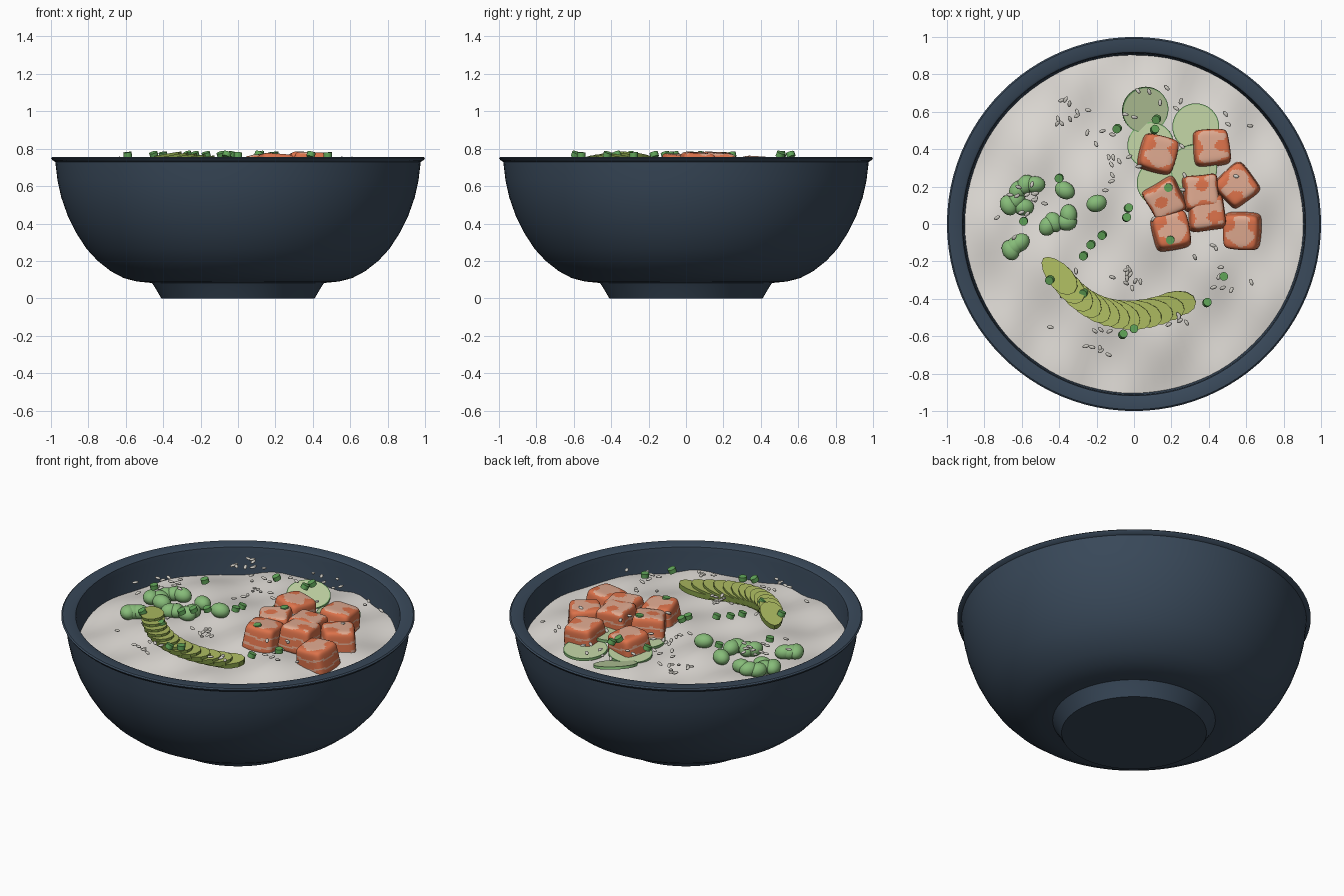
import bpy, bmesh, random
from math import sin, cos, pi, radians, hypot
from mathutils import Matrix, Vector, Euler

random.seed(4)
if "Cube" in bpy.data.objects:
    bpy.data.objects.remove(bpy.data.objects["Cube"])


def material(name, r, g, b):
    m = bpy.data.materials.new(name)
    m.use_nodes = True
    m.diffuse_color = (r, g, b, 1)
    m.node_tree.nodes["Principled BSDF"].inputs["Base Color"].default_value = (r, g, b, 1)
    return m


navy = material("navy_glaze", .04, .065, .1)
white = material("rice_white", .75, .72, .68)
orange = material("salmon_orange", .72, .17, .07)
pink = material("salmon_fat_pink", .74, .4, .28)
flesh = material("avocado_flesh", .42, .5, .12)
skin = material("avocado_skin", .22, .32, .06)
leaf = material("bean_green", .24, .5, .19)
onion = material("scallion_green", .12, .38, .1)
pale = material("cucumber_pale", .53, .65, .37)
cream = material("sesame_cream", .6, .58, .53)


def finish(name, bm, mats, angle=40):
    """Turn a bmesh into a shaded object."""
    bmesh.ops.recalc_face_normals(bm, faces=bm.faces[:])
    mesh = bpy.data.meshes.new(name)
    bm.to_mesh(mesh)
    bm.free()
    for m in mats:
        mesh.materials.append(m)
    obj = bpy.data.objects.new(name, mesh)
    bpy.context.collection.objects.link(obj)
    bpy.ops.object.select_all(action='DESELECT')
    obj.select_set(True)
    bpy.context.view_layer.objects.active = obj
    bpy.ops.object.shade_smooth_by_angle(angle=radians(angle))
    return obj


def lathe(profile, segments):
    """Revolve a radius/height profile around z."""
    bm = bmesh.new()
    rings = []
    for r, z in profile:
        rings.append([bm.verts.new((r * cos(2 * pi * i / segments), r * sin(2 * pi * i / segments), z))
                      for i in range(segments)])
    for low, high in zip(rings, rings[1:]):
        for i in range(segments):
            j = (i + 1) % segments
            bm.faces.new((low[i], low[j], high[j], high[i]))
    bmesh.ops.remove_doubles(bm, verts=bm.verts[:], dist=1e-5)
    return bm


def place(x, y, z, turn=(0, 0, 0), size=(1, 1, 1)):
    return Matrix.LocRotScale(Vector((x, y, z)), Euler(turn), Vector(size))


def rice_height(x, y):
    base = .645 - .06 * hypot(x, y) ** 2
    return base + .008 * (sin(14 * x - 9 * y) + sin(11 * y + 7 * x + 1) + .6 * sin(23 * x + 4 * y))


# Bowl with foot, rolled rim and inner wall
finish("bowl", lathe([
    (0, 0), (.41, 0), (.445, .06), (.46, .082), (.54, .09), (.61, .108), (.68, .145), (.75, .2),
    (.81, .265), (.865, .35), (.91, .44), (.945, .54), (.965, .63), (.977, .73), (.992, .738),
    (1, .75), (.992, .757), (.93, .757), (.918, .75), (.913, .72), (.903, .58), (.86, .4),
    (.7, .22), (.4, .14), (0, .13)], 96), [navy], 35)

# Bed of rice with an uneven surface
bm = lathe([(.91 * i / 36, 0) for i in range(37)], 96)
for v in bm.verts:
    v.co.z = rice_height(v.co.x, v.co.y)
finish("rice_bed", bm, [white], 80)

# Cucumber rounds: pale faces, green edge
bm = bmesh.new()
for x, y, tilt_x, tilt_y in [(.06, .61, .2, .2), (.33, .52, -.06, .0), (.09, .42, -.05, -.06),
                             (.32, .3, .05, -.05), (.14, .22, .0, -.08)]:
    at = place(x, y, rice_height(x, y) + .025, (tilt_x, tilt_y, 0))
    bmesh.ops.create_cone(bm, cap_ends=True, segments=40, radius1=.125, radius2=.125,
                          depth=.016, matrix=at)
for f in bm.faces:
    if len(f.verts) == 4:
        f.material_index = 1
caps = [f for f in bm.faces if f.material_index == 0]
bmesh.ops.inset_individual(bm, faces=caps, thickness=.006)
for f in bm.faces:
    if len(f.verts) == 4:
        f.material_index = 1
finish("cucumber_rounds", bm, [pale, leaf])

# Salmon cubes: rounded blocks with wavy fat bands
bm = bmesh.new()
for x, y, z, turn in [(.13, .375, .675, -15), (.415, .41, .675, 5), (.55, .205, .67, 40),
                      (.165, .13, .69, 28), (.36, .17, .7, 6), (.39, .065, .7, 4),
                      (.2, -.035, .69, 12), (.575, -.04, .66, -3)]:
    block = bmesh.new()
    bmesh.ops.create_cube(block, size=2)
    bmesh.ops.subdivide_edges(block, edges=block.edges[:], cuts=17, use_grid_fill=True)
    phase = random.uniform(0, 6)
    for v in block.verts:
        n = 7
        v.co /= sum(abs(c) ** n for c in v.co) ** (1 / n)
    for f in block.faces:
        c = f.calc_center_median()
        h = c.z + .06 * sin(4 * c.x + phase) + .06 * sin(5 * c.y + 2 * phase)
        f.material_index = int(h > .95 or any(abs(h - level) < .07 for level in (-.4, .25)))
    for v in block.verts:
        taper = .96 - .06 * v.co.z
        v.co.x *= taper + .04 * sin(phase + 2 * v.co.y)
        v.co.y *= taper + .04 * sin(phase + 2 * v.co.x)
    tilt = random.uniform(-.1, .1)
    block.transform(place(x, y, z, (tilt, -tilt, radians(turn)), (.099, .099, .08)))
    piece = bpy.data.meshes.new("block")
    block.to_mesh(piece)
    block.free()
    bm.from_mesh(piece)
    bpy.data.meshes.remove(piece)
finish("salmon_cubes", bm, [orange, pink], 60)

# Avocado fan: overlapping slices along a curve
bm = bmesh.new()
start, pull, end = Vector((-.4, -.275)), Vector((-.165, -.585)), Vector((.21, -.425))
count = 13
for i in range(count):
    t = i / (count - 1)
    p = start * (1 - t) ** 2 + pull * 2 * t * (1 - t) + end * t * t
    at = place(p.x, p.y, .752 - .062 * t, (.1, -.14, radians(-48 + 52 * t * t)))
    outline = []
    for k in range(14):
        a = 2 * pi * k / 14
        outline.append((.125 * cos(a), (.066 + .012 * cos(a)) * sin(a)))
    top = [bm.verts.new(at @ Vector((x, y, .014))) for x, y in outline]
    low = [bm.verts.new(at @ Vector((x * .97, y * .97, -.016))) for x, y in outline]
    bm.faces.new(top)
    bm.faces.new(low[::-1])
    for k in range(14):
        j = (k + 1) % 14
        bm.faces.new((low[k], low[j], top[j], top[k])).material_index = 1
finish("avocado_slices", bm, [flesh, skin], 30)

# Green beans
bm = bmesh.new()
for x, y, turn in [(-.58, .21, 1), (-.53, .21, 0), (-.62, .18, 1), (-.67, .1, 2), (-.63, .13, 1),
                   (-.59, .09, 0), (-.37, .18, 2.6), (-.35, .05, 1.6), (-.36, .01, 0),
                   (-.46, -.01, 1), (-.43, .01, 2), (-.2, .11, .3), (-.66, -.14, 2),
                   (-.61, -.1, .7), (-.64, -.12, 1)]:
    at = place(x, y, rice_height(x, y) + .03, (.15, .1, turn), (.056, .046, .042))
    bmesh.ops.create_uvsphere(bm, u_segments=20, v_segments=12, radius=1, matrix=at)
finish("green_beans", bm, [leaf], 80)

# Chopped scallion pieces
bm = bmesh.new()
for x, y in [(-.23, -.11), (-.27, -.17), (-.17, -.06), (-.03, .085), (-.04, .035), (-.59, .015),
             (-.4, .245), (-.09, .51), (.12, .56), (.11, .505), (.185, .195), (.195, -.085),
             (.48, -.28), (.39, -.42), (0, -.56), (-.06, -.59), (-.27, -.37), (-.45, -.3)]:
    lean = random.uniform(-.4, .4)
    at = place(x, y, .768, (lean, -lean, 0))
    bmesh.ops.create_cone(bm, cap_ends=True, segments=14, radius1=.023, radius2=.023,
                          depth=.026, matrix=at)
finish("scallion_pieces", bm, [onion])

# Sesame seeds scattered in loose clusters
bm = bmesh.new()
for x, y, spread, amount in [(-.35, .58, .1, 11), (-.62, .14, .12, 14), (-.15, .34, .1, 11),
                             (-.05, -.24, .09, 10), (-.18, -.66, .07, 8), (.5, -.3, .13, 9),
                             (.1, .66, .1, 8), (.2, .1, .2, 7), (-.4, -.4, .14, 5),
                             (.2, -.45, .1, 5), (.48, .5, .1, 3)]:
    for i in range(amount):
        px, py = random.gauss(x, spread * .7), random.gauss(y, spread * .7)
        if hypot(px, py) < .82:
            at = place(px, py, .748, (0, random.uniform(-.4, .4), random.uniform(0, pi)),
                       (.019, .01, .007))
            bmesh.ops.create_uvsphere(bm, u_segments=10, v_segments=6, radius=1, matrix=at)
finish("sesame_seeds", bm, [cream], 80)
